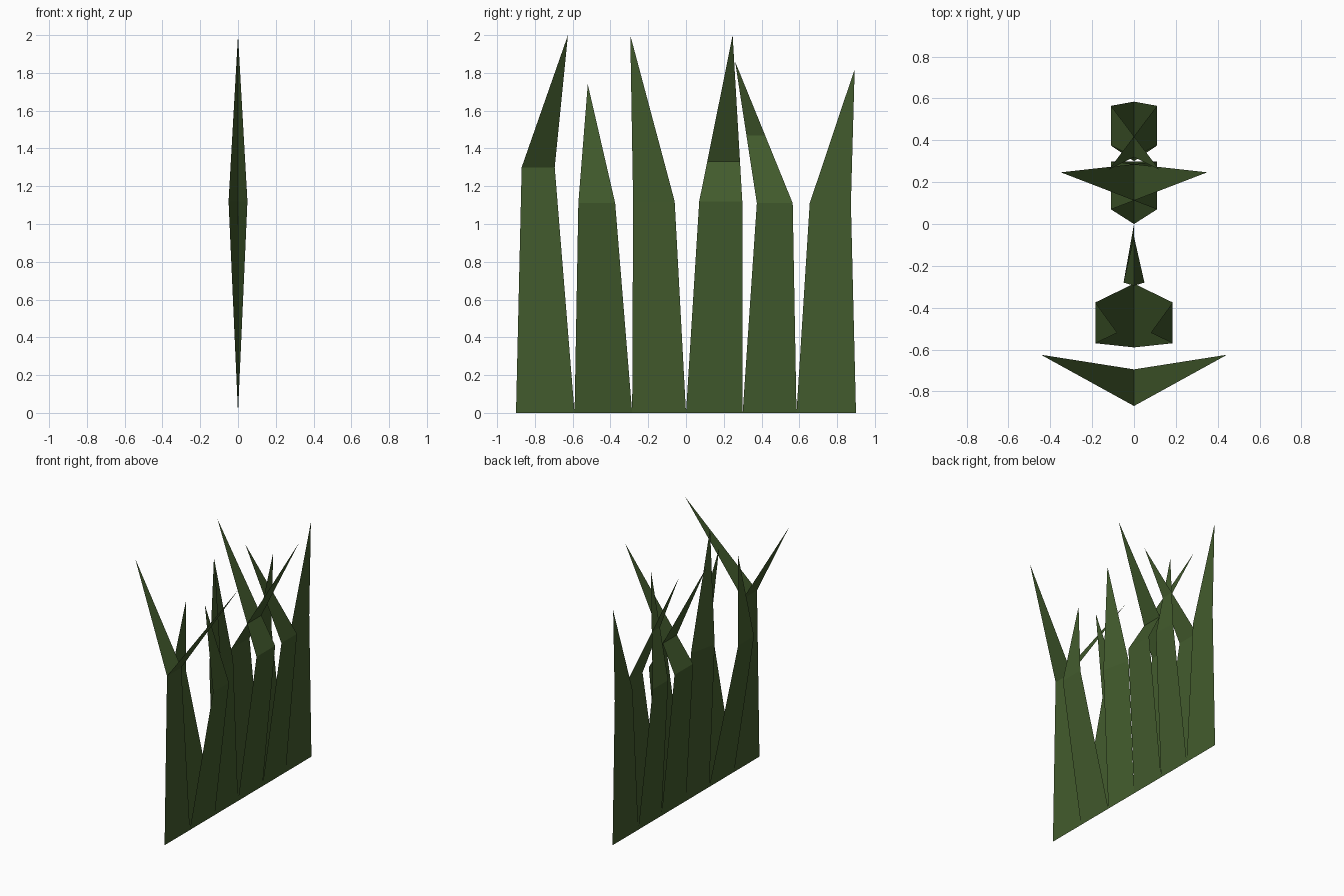
import bpy

if "Cube" in bpy.data.objects:
    bpy.data.objects.remove(bpy.data.objects["Cube"])

grass = bpy.data.materials.new("grass_green")
grass.diffuse_color = (0.055, 0.105, 0.026, 1)
grass.use_nodes = True
grass.node_tree.nodes["Principled BSDF"].inputs["Base Color"].default_value = grass.diffuse_color


def blade_pair(name, base, mid, mid_x, mid_z, tip):
    """Folded blade and its mirror image, sharing the root edge on x = 0."""
    verts, index, faces = [], {}, []

    def vert(x, y, z):
        key = (round(x, 4) + 0.0, y, z)
        if key not in index:
            index[key] = len(verts)
            verts.append(key)
        return index[key]

    for s in (1, -1):
        b0, b1 = vert(0, base[0], 0), vert(0, base[1], 0)
        m0 = vert(s * mid_x[0], mid[0], mid_z)
        m1 = vert(s * mid_x[1], mid[1], mid_z)
        t = vert(s * tip[0], tip[1], tip[2])
        for f in ((b0, b1, m1, m0), (m0, m1, t)):
            # flat blades coincide with their mirror, so keep one copy
            if set(f) not in [set(g) for g in faces]:
                faces.append(f if s > 0 else f[::-1])
    mesh = bpy.data.meshes.new(name)
    mesh.from_pydata(verts, [], faces)
    mesh.materials.append(grass)
    mesh.update()
    bpy.context.collection.objects.link(bpy.data.objects.new(name, mesh))


# root span, fold span, fold offset, fold height, tip (negative x crosses over)
blades = [
    ((-0.90, -0.59), (-0.87, -0.695), (0, 0), 1.30, (0.445, -0.625, 2.0)),
    ((-0.59, -0.285), (-0.57, -0.375), (0.185, 0.185), 1.11, (0.08, -0.52, 1.74)),
    ((-0.285, 0.0), (-0.28, -0.06), (0.05, 0), 1.12, (0, -0.295, 2.0)),
    ((0.0, 0.30), (0.07, 0.298), (0.11, 0.11), 1.12, (-0.35, 0.247, 2.0)),
    ((0.30, 0.585), (0.375, 0.565), (0.11, 0.11), 1.11, (-0.12, 0.26, 1.86)),
    ((0.585, 0.90), (0.655, 0.873), (0, 0), 1.11, (0, 0.893, 1.82)),
]
for i, b in enumerate(blades, 1):
    blade_pair(f"grass_blade_{i}", *b)
